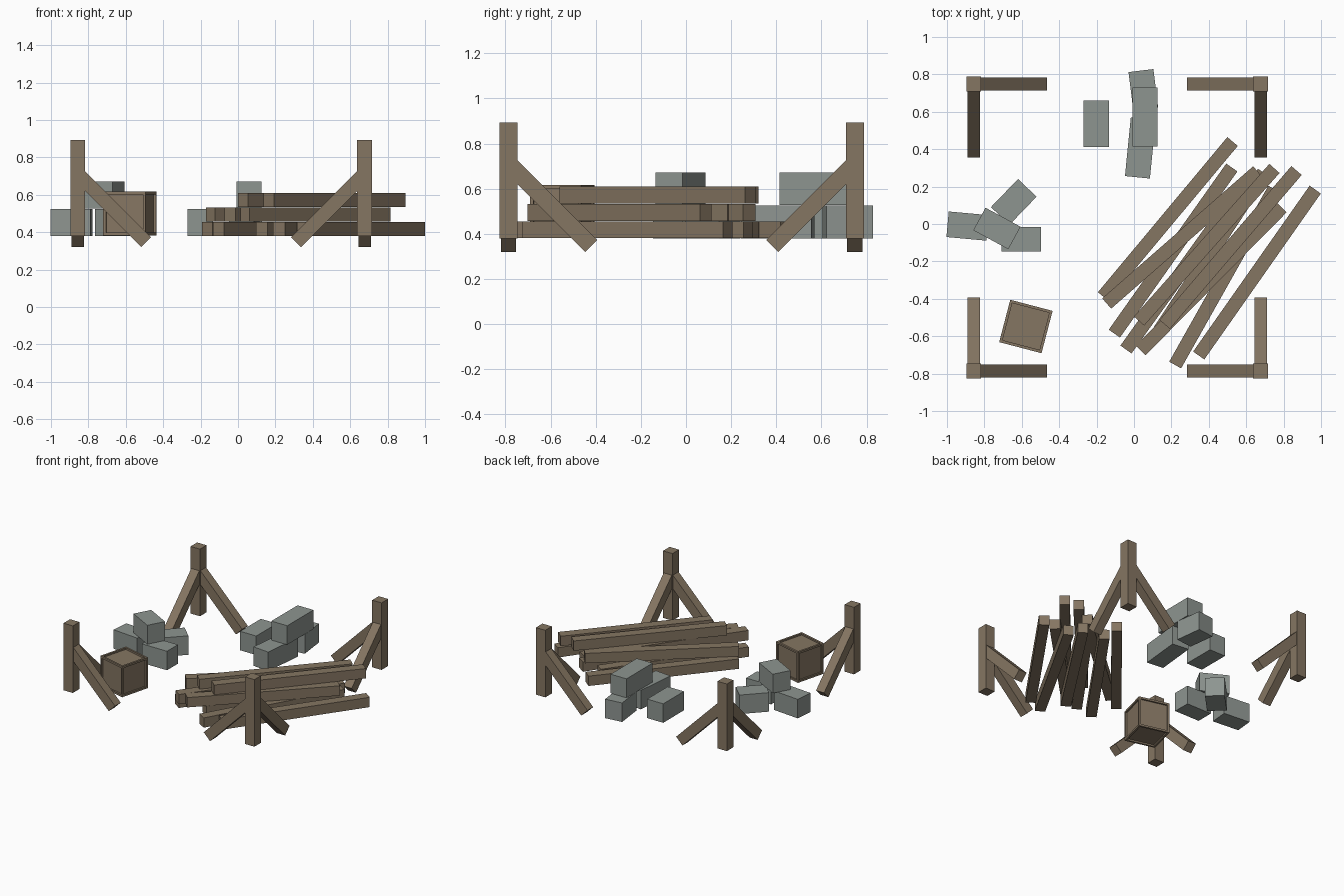
import bpy, bmesh, math
from mathutils import Matrix, Vector

if "Cube" in bpy.data.objects:
    bpy.data.objects.remove(bpy.data.objects["Cube"])


def material(name, rgb):
    m = bpy.data.materials.new(name)
    m.diffuse_color = (*rgb, 1)
    m.use_nodes = True
    m.node_tree.nodes["Principled BSDF"].inputs["Base Color"].default_value = m.diffuse_color
    return m


WOOD = material("weathered_wood", (0.235, 0.18, 0.122))
STONE = material("grey_stone", (0.27, 0.30, 0.28))
GROUND = 0.38


def finish(name, bm, mat):
    mesh = bpy.data.meshes.new(name)
    bm.to_mesh(mesh)
    bm.free()
    mesh.materials.append(mat)
    ob = bpy.data.objects.new(name, mesh)
    bpy.context.collection.objects.link(ob)
    return ob


def box(name, centre, size, mat, rot=Matrix.Identity(4)):
    bm = bmesh.new()
    bmesh.ops.create_cube(bm, size=1)
    bm.transform(Matrix.Translation(centre) @ rot @ Matrix.Diagonal((*size, 1)))
    return finish(name, bm, mat)


def beam(name, start, end, width, height, mat):
    """Square-ended beam between two points, upright in section."""
    a, b = Vector(start), Vector(end)
    x = (b - a).normalized()
    y = Vector((0, 0, 1)).cross(x).normalized()
    rot = Matrix((x, y, x.cross(y))).transposed().to_4x4()
    return box(name, (a + b) / 2, ((b - a).length, width, height), mat, rot)


# Corner posts, each with two 45 degree braces pointing inwards
for px, sx, side in ((-0.857, 1, "left"), (0.677, -1, "right")):
    for py, sy, end in ((-0.786, 1, "front"), (0.748, -1, "back")):
        tag = f"{end}_{side}"
        box(f"post_{tag}", (px, py, 0.636), (0.079, 0.079, 0.512), WOOD)
        top = (px, py, 0.712)
        beam(f"brace_x_{tag}", top, (px + sx * 0.366, py, 0.346), 0.068, 0.075, WOOD)
        beam(f"brace_y_{tag}", top, (px, py + sy * 0.366, 0.346), 0.068, 0.075, WOOD)

# Timber stack: layer, lower end, upper end
TIMBERS = [
    (0, (-0.165, -0.388), (0.527, 0.441)),
    (0, (-0.105, -0.586), (0.523, 0.302)),
    (0, (0.127, -0.586), (0.693, 0.275)),
    (0, (0.220, -0.754), (0.750, 0.187)),
    (0, (0.346, -0.703), (0.969, 0.184)),
    (1, (0.036, -0.676), (0.790, 0.088)),
    (1, (-0.146, -0.425), (0.661, 0.281)),
    (1, (-0.043, -0.671), (0.586, 0.206)),
    (2, (0.027, -0.519), (0.751, 0.297)),
    (2, (0.164, -0.537), (0.869, 0.286)),
]
for i, (layer, a, b) in enumerate(TIMBERS):
    z = GROUND + 0.038 + layer * 0.077
    beam(f"timber_{i + 1}", (*a, z), (*b, z), 0.073, 0.075, WOOD)

# Stone blocks: layer, centre, size, turn in degrees
BLOCKS = [
    (0, (-0.890, -0.011), (0.214, 0.137), -5.2),
    (0, (-0.603, -0.081), (0.212, 0.132), 0),
    (0, (-0.643, 0.118), (0.209, 0.137), 46),
    (1, (-0.733, -0.024), (0.213, 0.137), -28.5),
    (0, (-0.202, 0.536), (0.136, 0.249), 0),
    (0, (0.034, 0.406), (0.134, 0.314), -5.7),
    (0, (0.050, 0.717), (0.134, 0.208), 7),
    (1, (0.059, 0.572), (0.134, 0.316), 0),
]
for i, (layer, c, s, turn) in enumerate(BLOCKS):
    z = GROUND + 0.0725 + layer * 0.147
    box(f"stone_block_{i + 1}", (*c, z), (*s, 0.145), STONE,
        Matrix.Rotation(math.radians(turn), 4, 'Z'))

# Crate with a recessed panel on each face
bm = bmesh.new()
bmesh.ops.create_cube(bm, size=0.234)
bmesh.ops.inset_individual(bm, faces=bm.faces[:], thickness=0.021)
panels = [f for f in bm.faces if f.calc_area() > 0.03]
for f in panels:
    n = f.normal.copy()
    ring = bmesh.ops.extrude_discrete_faces(bm, faces=[f])["faces"][0]
    for v in ring.verts:
        v.co -= n * 0.012
bm.transform(Matrix.Translation((-0.578, -0.548, 0.499))
             @ Matrix.Rotation(math.radians(-14.7), 4, 'Z'))
finish("crate", bm, WOOD)
